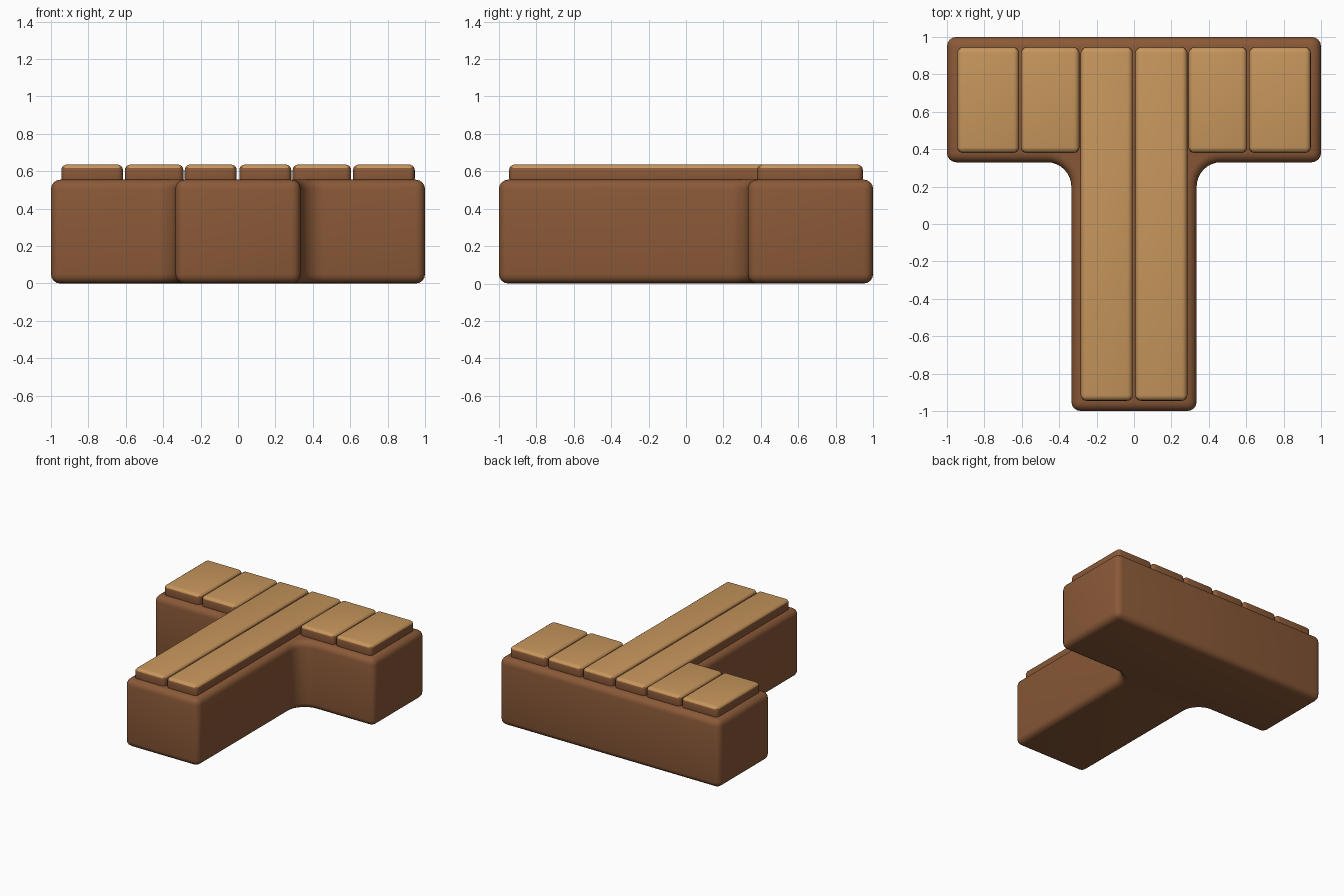
import bpy, bmesh, math

if "Cube" in bpy.data.objects:
    bpy.data.objects.remove(bpy.data.objects["Cube"])


def material(name, rgb):
    m = bpy.data.materials.new(name)
    m.diffuse_color = (*rgb, 1.0)
    m.use_nodes = True
    m.node_tree.nodes["Principled BSDF"].inputs["Base Color"].default_value = m.diffuse_color
    return m


BROWN = material("brown wood", (0.255, 0.100, 0.039))
TAN = material("tan wood", (0.571, 0.305, 0.108))


def rounded_prism(name, outline, z0, z1, radius, segments, tan_top=False):
    """Extrude an outline upward and round every sharp edge."""
    bm = bmesh.new()
    base = bm.faces.new([bm.verts.new((x, y, z0)) for x, y in outline])
    top = bmesh.ops.extrude_face_region(bm, geom=[base], use_keep_orig=True)["geom"]
    for v in top:
        if isinstance(v, bmesh.types.BMVert):
            v.co.z = z1
    bmesh.ops.recalc_face_normals(bm, faces=bm.faces[:])
    sharp = [e for e in bm.edges if e.calc_face_angle(0) > math.radians(40)]
    bmesh.ops.bevel(bm, geom=sharp, offset=radius, offset_type='OFFSET',
                    segments=segments, profile=0.5, affect='EDGES')
    bm.normal_update()
    if tan_top:
        for f in bm.faces:
            f.material_index = 1 if f.normal.z > 0.5 else 0
    mesh = bpy.data.meshes.new(name)
    bm.to_mesh(mesh)
    bm.free()
    mesh.materials.append(BROWN)
    mesh.materials.append(TAN)
    obj = bpy.data.objects.new(name, mesh)
    bpy.context.collection.objects.link(obj)
    bpy.ops.object.select_all(action='DESELECT')
    obj.select_set(True)
    bpy.context.view_layer.objects.active = obj
    bpy.ops.object.shade_smooth_by_angle(angle=math.radians(35))
    return obj


# T-shaped base with filleted inner corners
S, Y, R, N = 0.335, 0.33, 0.13, 8
right = [(S, -1)]
for i in range(N + 1):
    a = math.pi - math.pi / 2 * i / N
    right.append((S + R + R * math.cos(a), Y - R + R * math.sin(a)))
right += [(1, Y), (1, 1)]
left = [(-x, y) for x, y in reversed(right)]
rounded_prism("t_base", right + left, 0.0, 0.555, 0.05, 4)


# Planks laid on top: two long ones on the stem, two short ones on each arm
def plank(name, x0, x1, y0, y1):
    rounded_prism(name, [(x0, y0), (x1, y0), (x1, y1), (x0, y1)],
                  0.53, 0.636, 0.03, 4, tan_top=True)


for side, s in (("left", -1), ("right", 1)):
    for part, a, b, y0 in (("long_plank", 0.007, 0.285, -0.945),
                           ("inner_plank", 0.292, 0.605, 0.38),
                           ("outer_plank", 0.615, 0.945, 0.38)):
        x0, x1 = sorted((s * a, s * b))
        plank(f"{side}_{part}", x0, x1, y0, 0.945)
